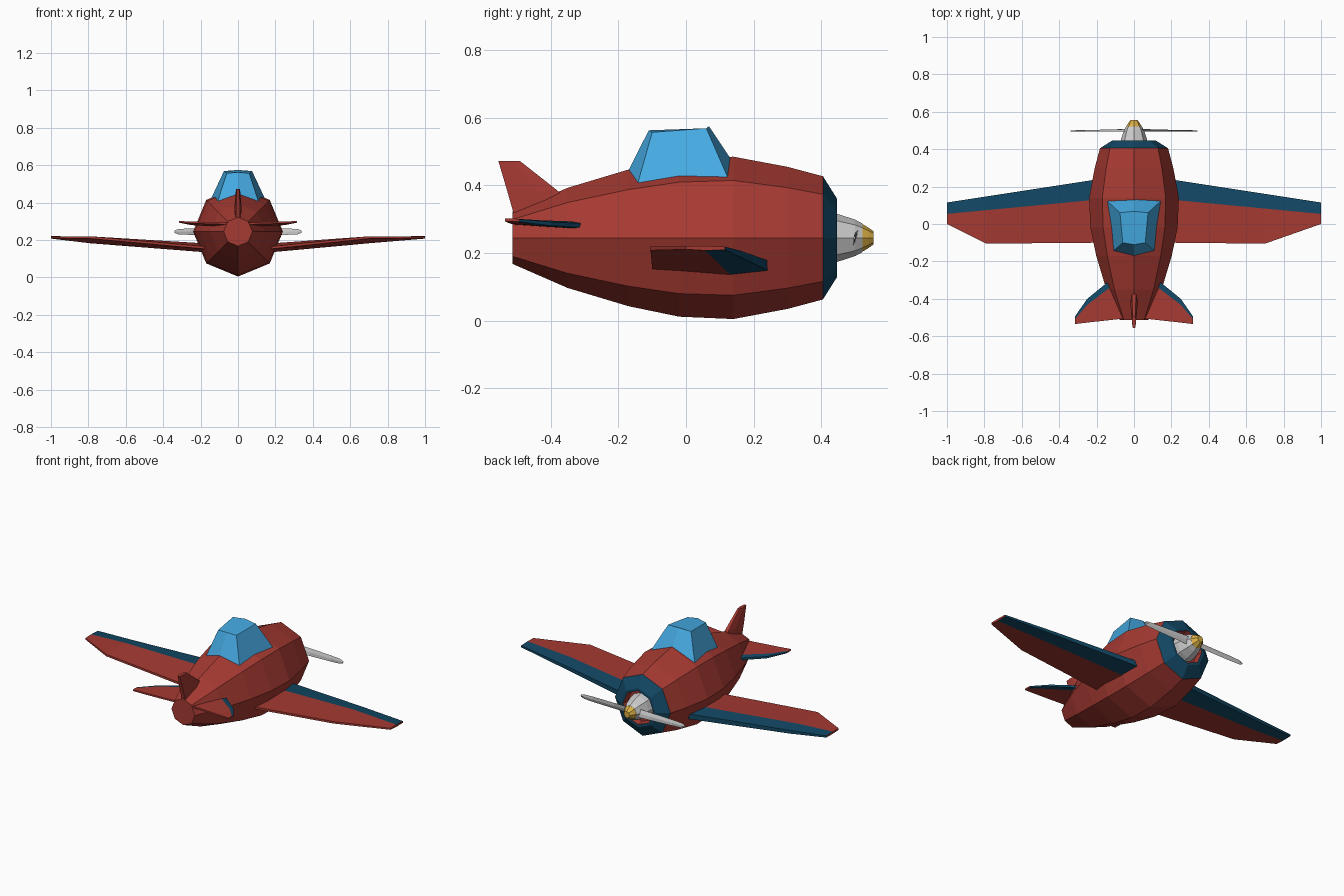
import bpy, bmesh, math

if "Cube" in bpy.data.objects:
    bpy.data.objects.remove(bpy.data.objects["Cube"])


def material(name, rgb):
    m = bpy.data.materials.new(name)
    m.diffuse_color = (*rgb, 1)
    m.use_nodes = True
    m.node_tree.nodes["Principled BSDF"].inputs["Base Color"].default_value = m.diffuse_color
    return m


RED = material("red_paint", (0.38, 0.042, 0.032))
NAVY = material("navy_paint", (0.006, 0.065, 0.13))
GLASS = material("blue_glass", (0.06, 0.40, 0.76))
GOLD = material("gold_paint", (0.70, 0.43, 0.06))
AXIS = 0.245  # height of the fuselage centre line


def loft(name, rings, mats=(), pick=None):
    """Skin closed rings with quads and capped ends; pick(ring, side) gives the material slot."""
    bm = bmesh.new()
    rows = [[bm.verts.new(p) for p in ring] for ring in rings]
    n = len(rows[0])
    for i, (a, b) in enumerate(zip(rows, rows[1:])):
        for j in range(n):
            k = (j + 1) % n
            f = bm.faces.new((a[j], a[k], b[k], b[j]))
            if pick:
                f.material_index = pick(i, j)
    for row, i in ((rows[0], 0), (rows[-1], len(rows) - 2)):
        f = bm.faces.new(row)
        if pick:
            f.material_index = pick(i, 1)
    bmesh.ops.recalc_face_normals(bm, faces=bm.faces)
    me = bpy.data.meshes.new(name)
    bm.to_mesh(me)
    bm.free()
    for m in mats:
        me.materials.append(m)
    ob = bpy.data.objects.new(name, me)
    bpy.context.collection.objects.link(ob)
    return ob


def octagon(y, r):
    return [(r * math.cos(k * math.pi / 4), y, AXIS + r * math.sin(k * math.pi / 4))
            for k in range(8)]


def turned(name, profile, mats=(), pick=None):
    return loft(name, [octagon(y, r) for y, r in profile], mats, pick)


def foil(name, sections, side):
    """Section: x, leading/band/trailing (y, low z, high z). Leading band is navy."""
    rings = []
    for x, le, band, te in sections:
        rings.append([(side * x, le[0], le[2]), (side * x, band[0], band[2]),
                      (side * x, te[0], te[2]), (side * x, te[0], te[1]),
                      (side * x, band[0], band[1]), (side * x, le[0], le[1])])
    loft(name, rings, (RED, NAVY), lambda i, j: 1 if j in (0, 4, 5) else 0)


# fuselage with a recessed nose opening inside the navy cowl
turned("fuselage", [(-0.513, 0.077), (-0.35, 0.148), (-0.17, 0.202), (-0.02, 0.233),
                    (0.14, 0.24), (0.30, 0.21), (0.405, 0.182), (0.447, 0.115),
                    (0.447, 0.10), (0.41, 0.095)],
       (RED, NAVY), lambda i, j: 1 if i in (6, 7) else 0)

# spinner with gold tip
turned("spinner", [(0.40, 0.078), (0.447, 0.071), (0.50, 0.054), (0.522, 0.042)])
turned("spinner_tip", [(0.52, 0.042), (0.54, 0.03), (0.555, 0.019)], (GOLD,))

# twisted propeller blades
for side, label in ((1, "right"), (-1, "left")):
    rings = []
    for x, h, twist in ((0.02, 0.022, 0.007), (0.12, 0.02, 0.005),
                        (0.26, 0.017, 0.002), (0.32, 0.014, 0.001), (0.34, 0.006, 0.0)):
        y = 0.502 - 0.012 * x
        rings.append([(side * x, y + twist, AXIS + side * h),
                      (side * x, y + 0.003, AXIS),
                      (side * x, y - twist - 0.001, AXIS - side * h),
                      (side * x, y - 0.003, AXIS)])
    loft("propeller_blade_" + label, rings)

# wings, whose trailing corners are cut at different spans, and tailplanes
for side, label, kink in ((1, "right", 0.70), (-1, "left", 0.79)):
    le = 0.238 - 0.154 * (kink - 0.2)
    band = 0.13 - 0.095 * (kink - 0.2)
    foil("wing_" + label, [
        (0.10, (0.253, 0.143, 0.175), (0.14, 0.128, 0.178), (-0.10, 0.145, 0.158)),
        (0.20, (0.238, 0.150, 0.180), (0.13, 0.137, 0.184), (-0.10, 0.155, 0.168)),
        (kink, (le, 0.188, 0.207), (band, 0.183, 0.219), (-0.105, 0.208, 0.220)),
        (1.00, (0.115, 0.209, 0.219), (0.054, 0.208, 0.221), (0.0, 0.211, 0.220))], side)
    foil("tailplane_" + label, [
        (0.03, (-0.25, 0.273, 0.287), (-0.29, 0.270, 0.292), (-0.503, 0.283, 0.293)),
        (0.14, (-0.31, 0.275, 0.288), (-0.348, 0.274, 0.294), (-0.515, 0.286, 0.296)),
        (0.25, (-0.40, 0.281, 0.292), (-0.432, 0.280, 0.297), (-0.527, 0.290, 0.299)),
        (0.315, (-0.493, 0.293, 0.300), (-0.508, 0.293, 0.302), (-0.535, 0.294, 0.302))], side)

# tail fin: tapered prism, thickest in the middle of its chord
fin = []
for z, front, back, half in ((0.29, -0.28, -0.502, 0.02), (0.385, -0.38, -0.529, 0.018),
                             (0.473, -0.492, -0.555, 0.011)):
    mid = front * 0.6 + back * 0.4
    fin.append([(x, y, z) for x, y in ((half * 0.6, front), (half, mid), (half * 0.6, back),
                                       (-half * 0.6, back), (-half, mid), (-half * 0.6, front))])
loft("tail_fin", fin, (RED,))

# canopy: six-sided base sunk into the fuselage, tapering to a roof
base = [(0, 0.145, 0.46), (0.145, 0.125, 0.42), (0.112, -0.145, 0.398),
        (0, -0.17, 0.445), (-0.112, -0.145, 0.398), (-0.145, 0.125, 0.42)]
roof = [(0, 0.068, 0.575), (0.075, 0.06, 0.569), (0.06, -0.10, 0.557),
        (0, -0.11, 0.563), (-0.06, -0.10, 0.557), (-0.075, 0.06, 0.569)]
loft("canopy", [[(x, y, z - 0.06) for x, y, z in base], base, roof], (GLASS,),
     lambda i, j: 0)
